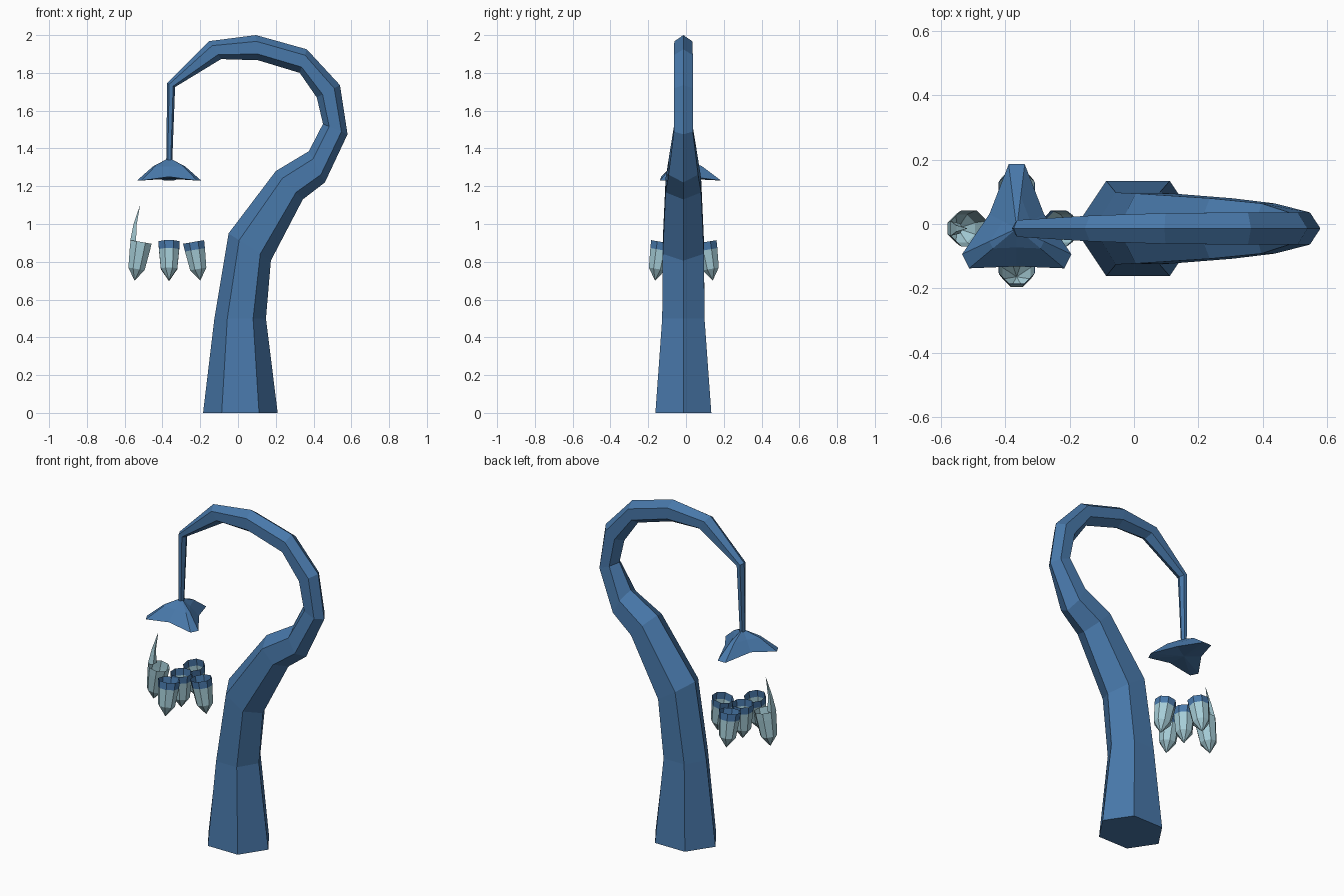
import bpy, bmesh, math
from mathutils import Matrix, Vector

if "Cube" in bpy.data.objects:
    bpy.data.objects.remove(bpy.data.objects["Cube"])


def material(name, rgb):
    m = bpy.data.materials.new(name)
    m.diffuse_color = (*rgb, 1)
    m.use_nodes = True
    m.node_tree.nodes["Principled BSDF"].inputs["Base Color"].default_value = m.diffuse_color
    return m


BLUE = material("blue", (0.065, 0.188, 0.4))
PALE = material("pale_glass", (0.38, 0.61, 0.68))
YC = -0.014           # depth of the trunk centre
LX = -0.365           # x of the hanging lamp


def finish(bm, name, mats, fix=True):
    if fix:
        bmesh.ops.recalc_face_normals(bm, faces=bm.faces)
    me = bpy.data.meshes.new(name)
    bm.to_mesh(me)
    bm.free()
    for m in mats:
        me.materials.append(m)
    ob = bpy.data.objects.new(name, me)
    bpy.context.collection.objects.link(ob)
    return ob


def bridge(bm, a, b, mat=0):
    n = len(a)
    for i in range(n):
        bm.faces.new((a[i], a[(i + 1) % n], b[(i + 1) % n], b[i])).material_index = mat


# Hooked trunk: inner x,z / outer x,z / half depth of each hexagonal section
sections = [
    (-0.185, 0, 0.21, 0, 0.148), (-0.125, 0.5, 0.148, 0.5, 0.112),
    (-0.05, 0.95, 0.174, 0.806, 0.109), (0.2, 1.28, 0.343, 1.13, 0.094),
    (0.375, 1.385, 0.46, 1.22, 0.078), (0.45, 1.53, 0.58, 1.475, 0.05),
    (0.417, 1.67, 0.54, 1.735, 0.05), (0.327, 1.80, 0.364, 1.925, 0.05),
    (0.106, 1.867, 0.095, 2.0, 0.048), (-0.09, 1.873, -0.153, 1.968, 0.04),
    (-0.333, 1.725, -0.375, 1.745, 0.026), (-0.348, 1.335, -0.38, 1.335, 0.015),
]
bm = bmesh.new()
rings = []
for xi, zi, xo, zo, h in sections:
    p, q = Vector((xi, YC, zi)), Vector((xo, YC, zo))
    d = Vector((0, h, 0))
    pts = [p, p.lerp(q, .25) + d, p.lerp(q, .75) + d, q,
           p.lerp(q, .75) - d, p.lerp(q, .25) - d]
    rings.append([bm.verts.new(v) for v in pts])
for a, b in zip(rings, rings[1:]):
    bridge(bm, a, b)
bm.faces.new(rings[0])
bm.faces.new(rings[-1])
finish(bm, "hooked_trunk", [BLUE])

# Three-cornered shade with raised edge middles
rim = [(-0.025, 0.2, 1.23), (0.025, 0.2, 1.23), (0.085, 0.045, 1.25),
       (0.17, -0.08, 1.23), (0.148, -0.124, 1.23), (0, -0.118, 1.25),
       (-0.148, -0.124, 1.23), (-0.17, -0.08, 1.23), (-0.085, 0.045, 1.25)]
bm = bmesh.new()
outer = [bm.verts.new((LX + x, YC + y, z)) for x, y, z in rim]
middle = [bm.verts.new((LX + x * .5, YC + y * .5, 1.305)) for x, y, z in rim]
top = bm.verts.new((LX, YC, 1.35))
base = bm.verts.new((LX, YC, 1.24))
bridge(bm, outer, middle)
for i in range(9):
    j = (i + 1) % 9
    bm.faces.new((middle[i], middle[j], top))
    bm.faces.new((outer[j], outer[i], base))
finish(bm, "lamp_shade", [BLUE])


# Hanging glass bulbs: open cups with pointed lower ends
def bulb(name, angle, dist, band):
    bm = bmesh.new()
    profile = [(0.061, 0), (0.058, -0.042), (0.047, -0.145)]
    n = 8
    rs = [[bm.verts.new((r * math.cos(2 * math.pi * (i + .5) / n),
                         r * math.sin(2 * math.pi * (i + .5) / n), z))
           for i in range(n)] for r, z in profile]
    bridge(bm, rs[1], rs[0], 0 if band else 1)
    bridge(bm, rs[2], rs[1], 1)
    tip = bm.verts.new((0, 0, -0.208))
    for i in range(n):
        bm.faces.new((rs[2][(i + 1) % n], rs[2][i], tip)).material_index = 1
    # tilt so that the tip swings outward, then turn into place
    tilt = 0.17 if dist else 0
    bm.transform(Matrix.Translation((LX, YC, 0.905)) @ Matrix.Rotation(angle, 4, 'Z')
                 @ Matrix.Translation((dist, 0, 0)) @ Matrix.Rotation(-tilt, 4, 'Y'))
    finish(bm, name, [BLUE, PALE], False)


bulb("centre_bulb", 0, 0, True)
bulb("right_bulb", 0, 0.13, True)
bulb("back_bulb", math.pi / 2, 0.12, True)
bulb("left_bulb", math.pi, 0.148, False)
bulb("front_bulb", -math.pi / 2, 0.115, True)

# Thin spike rising from the rim of the left bulb
bm = bmesh.new()
b = [bm.verts.new(v) for v in [(-0.571, YC - 0.023, 0.91), (-0.571, YC + 0.023, 0.91),
                               (-0.54, YC + 0.015, 0.91), (-0.54, YC - 0.015, 0.91)]]
m = [bm.verts.new(v) for v in [(-0.553, YC - 0.01, 1.0), (-0.553, YC + 0.01, 1.0),
                               (-0.536, YC + 0.006, 1.0), (-0.536, YC - 0.006, 1.0)]]
t = bm.verts.new((-0.517, YC, 1.105))
bridge(bm, b, m)
for i in range(4):
    bm.faces.new((m[i], m[(i + 1) % 4], t))
bm.faces.new(b)
finish(bm, "bulb_spike", [PALE])
